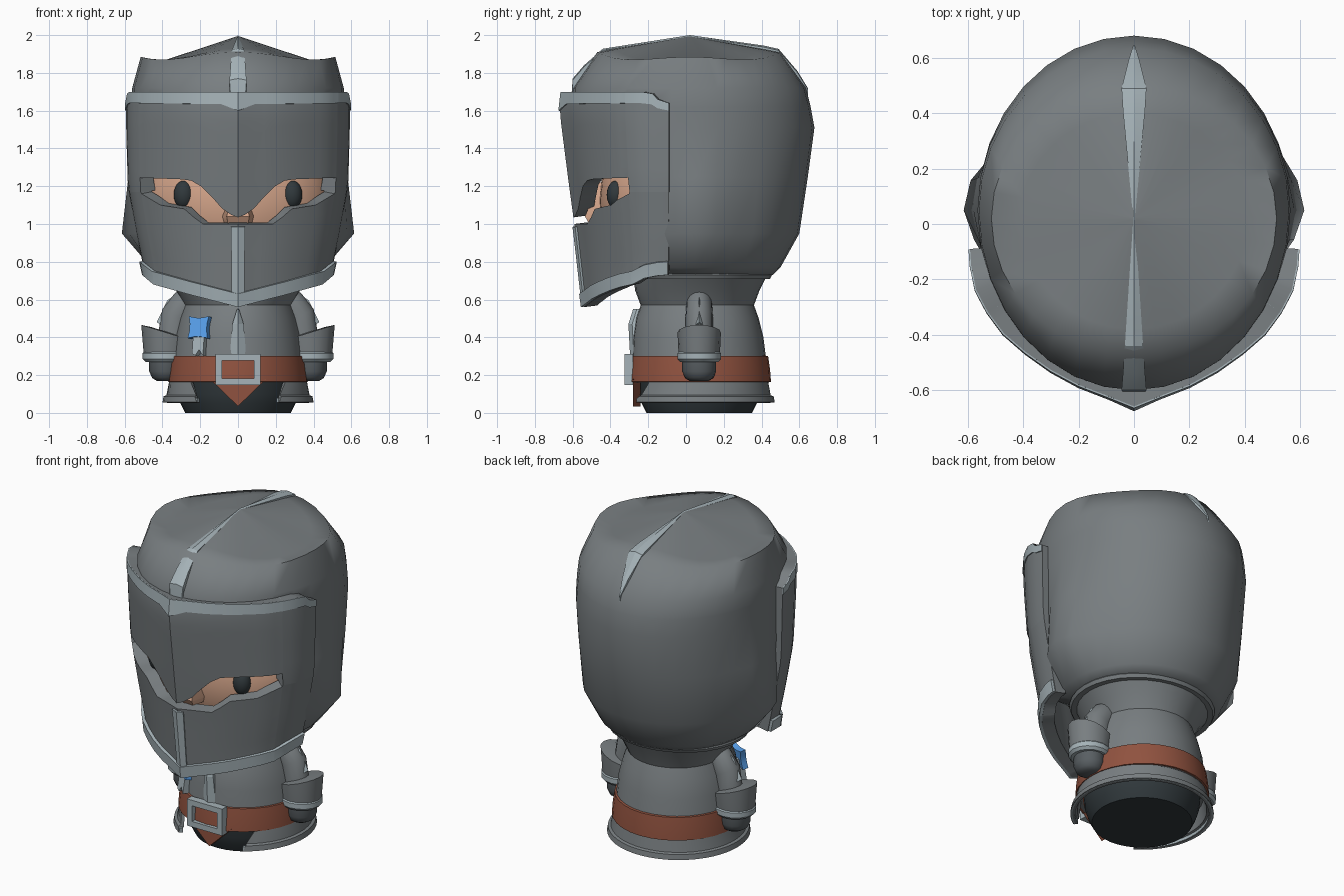
import bpy, bmesh
from math import sin, cos, pi, exp, hypot, radians

if "Cube" in bpy.data.objects:
    bpy.data.objects.remove(bpy.data.objects["Cube"])


def mat(name, *rgb):
    m = bpy.data.materials.new(name)
    m.diffuse_color = (*rgb, 1)
    m.use_nodes = True
    m.node_tree.nodes["Principled BSDF"].inputs["Base Color"].default_value = m.diffuse_color
    return m


STEEL = mat("steel", .19, .21, .22)
TRIM = mat("trim", .38, .45, .48)
GLOVE = mat("glove", .1, .115, .125)
DARK = mat("dark", .03, .04, .045)
SKIN = mat("skin", .65, .37, .25)
BROWN = mat("leather", .28, .085, .05)
BLUE = mat("blue", .1, .36, .85)


def lerp(table, x):
    if x <= table[0][0]:
        return table[0][1]
    for (a, p), (b, q) in zip(table, table[1:]):
        if x <= b:
            return p + (q - p) * (x - a) / (b - a)
    return table[-1][1]


def build(name, verts, faces, m, thick=0, offset=-1, angle=40, recalc=True):
    me = bpy.data.meshes.new(name)
    me.from_pydata(verts, [], faces)
    if recalc:
        bm = bmesh.new()
        bm.from_mesh(me)
        bmesh.ops.recalc_face_normals(bm, faces=bm.faces)
        bm.to_mesh(me)
        bm.free()
    me.materials.append(m)
    ob = bpy.data.objects.new(name, me)
    bpy.context.collection.objects.link(ob)
    bpy.ops.object.select_all(action='DESELECT')
    ob.select_set(True)
    bpy.context.view_layer.objects.active = ob
    if thick:
        s = ob.modifiers.new("thickness", 'SOLIDIFY')
        s.thickness, s.offset = thick, offset
        bpy.ops.object.modifier_apply(modifier=s.name)
    bpy.ops.object.shade_smooth_by_angle(angle=radians(angle))
    return ob


def loft(name, rings, m, closed=True, caps=True, **kw):
    n = len(rings[0])
    faces = [(r * n + i, r * n + (i + 1) % n, (r + 1) * n + (i + 1) % n, (r + 1) * n + i)
             for r in range(len(rings) - 1) for i in range(n if closed else n - 1)]
    if caps:
        faces += [tuple(range(n)), tuple(range((len(rings) - 1) * n, len(rings) * n))]
    return build(name, [p for r in rings for p in r], faces, m, **kw)


def oval(z, a, yf, yb, n=32, c=.07, cx=0, a0=-pi / 2, span=2 * pi, ends=False):
    pts = []
    for i in range(n):
        t = a0 + span * i / (n - 1 if ends else n)
        s = sin(t)
        pts.append((cx + a * cos(t), c + s * ((yb - c) if s > 0 else (c - yf)), z))
    return pts


def ball(name, loc, r, m, seg=20):
    rings = [[(loc[0] + r[0] * sin(a) * cos(2 * pi * i / seg), loc[1] + r[1] * sin(a) * sin(2 * pi * i / seg),
               loc[2] + r[2] * cos(a)) for i in range(seg)] for a in [pi * (k + .05) / 12.1 for k in range(13)]]
    return loft(name, rings, m)


def prism(name, outline, y0, y1, m):
    return loft(name, [[(x, y, z) for x, z in outline] for y in (y0, y1)], m, angle=20)


# Helmet shell: flat-fronted below the visor top, flared at the ears, peaked at the temples
rings = []
for z, a, yf, yb, flare in [(.73, .41, -.22, .46, 0), (.77, .46, -.5, .50, 0), (.95, .545, -.5, .60, .07),
                            (1.25, .56, -.5, .645, .02), (1.51, .565, -.6, .68, 0), (1.62, .565, -.6, .66, 0),
                            (1.63, .565, -.6, .658, 0), (1.72, .56, -.6, .635, 0)]:
    ring = []
    for x, y, zz in oval(z, a, yf, yb, c=.05):
        x += (1 if x > 0 else -1) * flare * exp(-((y - .06) / .14) ** 4)
        ring.append((x, max(y, -.22) if z < 1.625 else y, zz))
    rings.append(ring)
for z, a, yf, yb, side, ends in [(1.845, .515, -.47, .50, .04, .065), (1.855, .41, -.38, .40, .005, .075)]:
    rings.append([(x, y, z + side * (x / a) ** 4 + ends * (1 - (x / a) ** 2) ** 2)
                  for x, y, z in oval(z, a, yf, yb, c=.02)])
rings.append(oval(1.992, .01, .01, .03, c=.02))
loft("helmet_shell", rings, STEEL, angle=75)

# Crest strip over the dome
crest = [(-.605, 1.70, .04), (-.6, 1.77, .045), (-.54, 1.84, .04), (-.44, 1.928, .033), (.02, 2.0, .003),
         (.41, 1.945, .04), (.49, 1.927, .045), (.59, 1.81, .02), (.645, 1.72, .003)]
loft("helmet_crest", [[(-w, y, z - .07), (-w, y, z - .008), (0, y, z), (w, y, z - .008), (w, y, z - .07)]
                      for y, z, w in crest], TRIM, angle=15)

# Visor surface: plan curve scaled with height
PLAN = [(0, -.67), (.09, -.633), (.2, -.59), (.3, -.535), (.39, -.47), (.47, -.4), (.53, -.318),
        (.57, -.24), (.588, -.15), (.592, -.09)]
SX = [(.55, .8), (.73, .83), (.95, .91), (1.2, .985), (1.5, 1)]
SY = [(.56, .77), (.65, .79), (.95, .85), (1.2, .91), (1.6, 1), (1.7, .98)]
XS = [0, .04, .09, .14, .2, .25, .3, .35, .39, .43, .47, .5, .525, .528, .55, .57, .582, .588, .592]


def visor(name, top, bottom, m, out=0, thick=.05, rows=6, xmax=1):
    xs = [x for x in XS if x <= xmax]
    xs = [-x for x in xs[:0:-1]] + xs
    cols = []
    for u in xs:
        t, b, col = lerp(top, abs(u)), lerp(bottom, abs(u)), []
        for k in range(rows + 1):
            z = t + (b - t) * k / rows
            x, y = u * lerp(SX, z), -.1 + (lerp(PLAN, abs(u)) + .1) * lerp(SY, z)
            d = hypot(x, y - .1)
            col.append((x + out * x / d, y + out * (y - .1) / d, z))
        cols.append(col)
    n = rows + 1
    faces = [(i * n + j, i * n + j + 1, (i + 1) * n + j + 1, (i + 1) * n + j)
             for i in range(len(cols) - 1) for j in range(rows)]
    return build(name, [p for c in cols for p in c], faces, m, thick=thick, recalc=False)


BROW = [(0, 1.035), (.07, 1.06), (.14, 1.14), (.2, 1.2), (.26, 1.235), (.525, 1.245), (.528, 1.17)]
CHEEK = [(0, 1.0), (.21, 1.0), (.3, 1.08), (.43, 1.1), (.525, 1.16), (.528, 1.17)]
JAW = [(0, .56), (.3, .625), (.53, .68), (.592, .73)]
RIM = [(0, 1.70), (.58, 1.70), (.592, 1.64)]
visor("visor_upper", RIM, BROW, STEEL, rows=8, thick=.09)
visor("visor_lower", CHEEK, JAW, STEEL, thick=.07)
visor("visor_top_trim", RIM, [(0, 1.6), (.09, 1.635), (.58, 1.64), (.592, 1.6)], TRIM, .006, .09, 2)
visor("visor_jaw_trim", [(x, z + .07) for x, z in JAW], JAW, TRIM, .018, .06, 2)
visor("visor_centre_bar", [(0, .985)], [(0, .6)], TRIM, .012, .04, 4, .04)

# Face, nose and eyes
ball("face", (0, -.1, 1.12), (.5, .36, .42), SKIN, 32)
loft("nose", [[(-w, -.38, z), (-w * .6, y, z), (w * .6, y, z), (w, -.38, z)]
              for z, w, y in [(1.22, .03, -.46), (1.04, .1, -.535), (1.005, .09, -.515)]], SKIN)
for side in (-1, 1):
    ball("eye", (side * .287, -.37, 1.155), (.053, .05, .075), DARK)

# Torso with neck collar and ring
loft("torso", [oval(*r) for r in [(.75, .41, -.28, .44), (.65, .33, -.27, .39), (.57, .285, -.24, .36),
                                  (.5, .31, -.265, .385), (.4, .335, -.28, .41), (.16, .36, -.29, .44)]], STEEL)
loft("neck_ring", [oval(z, .395 + d, -.29 - d, .43 + d) for z, d in
                   [(.75, .01), (.73, .025), (.71, .015), (.71, -.03)]], STEEL)
loft("chest_ridge", [[(-w, -.22, z), (-w, y + .02, z), (0, y, z), (w, y + .02, z), (w, -.22, z)]
                     for z, w, y in [(.55, .005, -.28), (.47, .03, -.305), (.28, .045, -.295)]], TRIM, angle=15)

# Belt, buckle and front flap
loft("belt", [oval(z, .35 + d, -.29 - d, .43 + d) for z, d in
              [(.305, -.02), (.30, .005), (.23, .015), (.165, .02), (.16, -.02)]], BROWN)
for s in (-1, 1):
    prism("buckle_side", [(s * .085, .15), (s * .12, .15), (s * .12, .31), (s * .085, .31)], -.325, -.28, TRIM)
    z = .23 + s * .065
    prism("buckle_bar", [(-.12, z - .017), (.12, z - .017), (.12, z + .017), (-.12, z + .017)], -.325, -.28, TRIM)
prism("belt_flap", [(-.15, .18), (0, .035), (.15, .18)], -.28, -.24, BROWN)

# Open-fronted skirt with raised hem, and dark base
g = radians(33)
loft("skirt", [oval(z, r, .07 - r, .07 + r, 40, a0=-pi / 2 + g + h, span=2 * (pi - g - h), ends=True)
               for z, r, h in [(.18, .35, .22), (.085, .37, .05), (.08, .385, .04), (.055, .388, 0)]],
     STEEL, closed=False, caps=False, thick=.025, offset=0)
hem = [(-.012, .055), (.01, .055), (.01, .08), (-.012, .08)]
path = oval(0, 1, -1, 1, 40, c=0, a0=-pi / 2 + g, span=2 * (pi - g), ends=True)
loft("skirt_hem", [[(x * (.385 + d), .07 + y * (.385 + d), z) for d, z in hem] for x, y, _ in path], TRIM)
loft("base", [oval(z, r, .07 - r, .07 + r) for z, r in [(0, .28), (.05, .305), (.1, .32), (.2, .33)]], DARK)

# Arms: sleeve, gauntlet cuff, trim and hand
for s in (-1, 1):
    sleeve = [((.2, .63), .07, .6), ((.28, .575), .08, .75), ((.325, .51), .085, 1.1), ((.34, .40), .085, 1.4)]
    loft("sleeve", [[(s * (c[0] + r * cos(t) * sin(a)), .07 + r * .85 * sin(t), c[1] + r * cos(t) * cos(a))
                     for t in [2 * pi * i / 16 for i in range(16)]] for c, r, a in sleeve], STEEL)
    loft("sleeve_ridge", [[(s * (x - .03), .07 - w, z - .02), (s * x, .07, z), (s * (x - .03), .07 + w, z - .02)]
                          for x, z, w in [(.285, .66, .005), (.375, .595, .02), (.43, .48, .03)]], TRIM)
    cuff = [[(x, y, z + (.04 * (s * x - .38) / .13 if z > .4 else 0)) for x, y, z in
             oval(z, a, .07 - b, .07 + b, 16, cx=s * .38)]
            for z, a, b in [(.43, .08, .07), (.425, .132, .115), (.32, .12, .11), (.28, .115, .105)]]
    loft("gauntlet_cuff", cuff, STEEL)
    loft("cuff_trim", [oval(z, a, .07 - a * .93, .07 + a * .93, 16, cx=s * .38)
                       for z, a in [(.325, .115), (.315, .125), (.285, .125), (.27, .11)]], TRIM)
    loft("hand", [oval(z, a, .07 - b, .07 + b, 16, cx=s * .385) for z, a, b in
                  [(.29, .085, .09), (.22, .085, .09), (.185, .07, .075), (.17, .045, .05)]], GLOVE)

# Ribbon badge on the chest
star = [(.05 * r * cos(2 * pi * i / 16), .05 * r * sin(2 * pi * i / 16))
        for i, r in enumerate([1, 1.1, 1.65, 1.1] * 4)]
tails = [(-.03, 0), (.035, 0), (.035, -.15), (.01, -.12), (-.01, -.15), (-.03, -.14)]
for name, shape, y0, y1, m in [("badge_rosette", star, -.025, .01, BLUE), ("badge_ribbon", tails, -.018, .02, TRIM)]:
    ob = prism(name, shape, y0, y1, m)
    ob.location = (-.2, -.22, .45)
    ob.rotation_euler = (-.15, 0, -.45)
